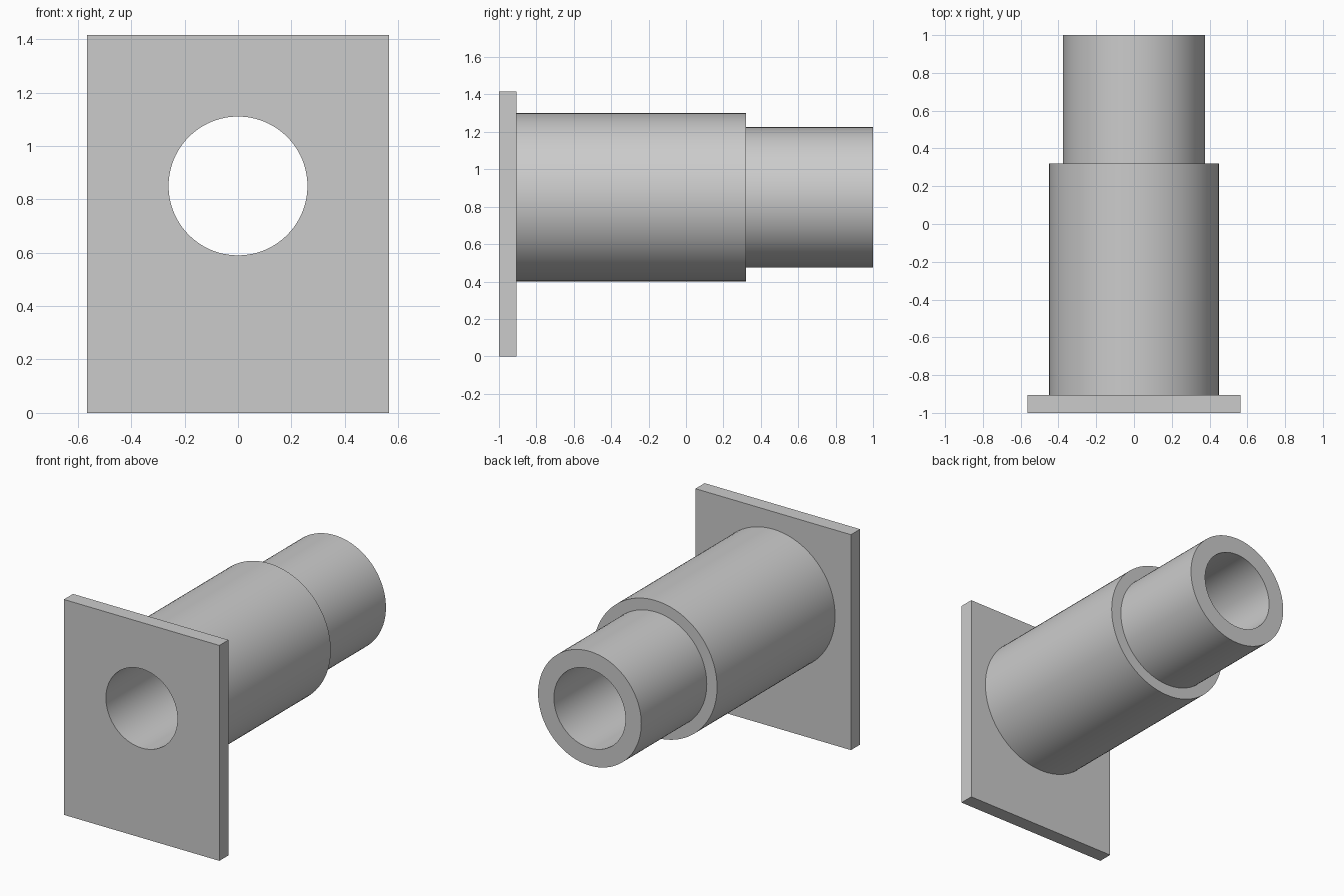
import bpy
import bmesh
import math

cube = bpy.data.objects.get("Cube")
if cube:
    bpy.data.objects.remove(cube, do_unlink=True)

SIDES = 96
AXIS_Z = 0.85       # height of the bore axis
BORE = 0.26
FRONT, PLATE_BACK, STEP, BACK = -1.0, -0.905, 0.32, 1.0

grey = bpy.data.materials.new("grey metal")
grey.use_nodes = True
colour = (0.6, 0.6, 0.6, 1)
grey.diffuse_color = colour
grey.node_tree.nodes["Principled BSDF"].inputs["Base Color"].default_value = colour


def ring(bm, radius, y):
    """Circle of vertices around the bore axis."""
    angles = [2 * math.pi * i / SIDES for i in range(SIDES)]
    return [bm.verts.new((radius * math.cos(a), y, AXIS_Z + radius * math.sin(a)))
            for a in angles]


def loop_edges(bm, verts):
    return [bm.edges.new((v, verts[i - 1])) for i, v in enumerate(verts)]


def finish(bm, name):
    bmesh.ops.recalc_face_normals(bm, faces=bm.faces)
    mesh = bpy.data.meshes.new(name)
    bm.to_mesh(mesh)
    bm.free()
    mesh.materials.append(grey)
    obj = bpy.data.objects.new(name, mesh)
    bpy.context.collection.objects.link(obj)
    bpy.ops.object.select_all(action='DESELECT')
    obj.select_set(True)
    bpy.context.view_layer.objects.active = obj
    bpy.ops.object.shade_smooth_by_angle(angle=math.radians(30))


# Mounting plate: rectangle with a round hole, extruded backwards
bm = bmesh.new()
half, top = 0.565, 1.415
corners = [bm.verts.new((x, FRONT, z))
           for x, z in ((-half, 0), (half, 0), (half, top), (-half, top))]
outline = loop_edges(bm, corners) + loop_edges(bm, ring(bm, BORE, FRONT))
bmesh.ops.triangle_fill(bm, use_beauty=True, edges=outline, normal=(0, -1, 0))
extruded = bmesh.ops.extrude_face_region(bm, geom=bm.faces[:], use_keep_orig=True)
moved = [g for g in extruded["geom"] if isinstance(g, bmesh.types.BMVert)]
bmesh.ops.translate(bm, verts=moved, vec=(0, PLATE_BACK - FRONT, 0))
finish(bm, "mounting_plate")

# Stepped hollow sleeve: closed profile turned around the bore axis
bm = bmesh.new()
profile = [(BORE, PLATE_BACK), (0.45, PLATE_BACK), (0.45, STEP),
           (0.375, STEP), (0.375, BACK), (BORE, BACK)]
rings = [ring(bm, r, y) for r, y in profile]
for k, a in enumerate(rings):
    b = rings[k - 1]
    for i in range(SIDES):
        bm.faces.new((a[i], a[i - 1], b[i - 1], b[i]))
finish(bm, "stepped_sleeve")
